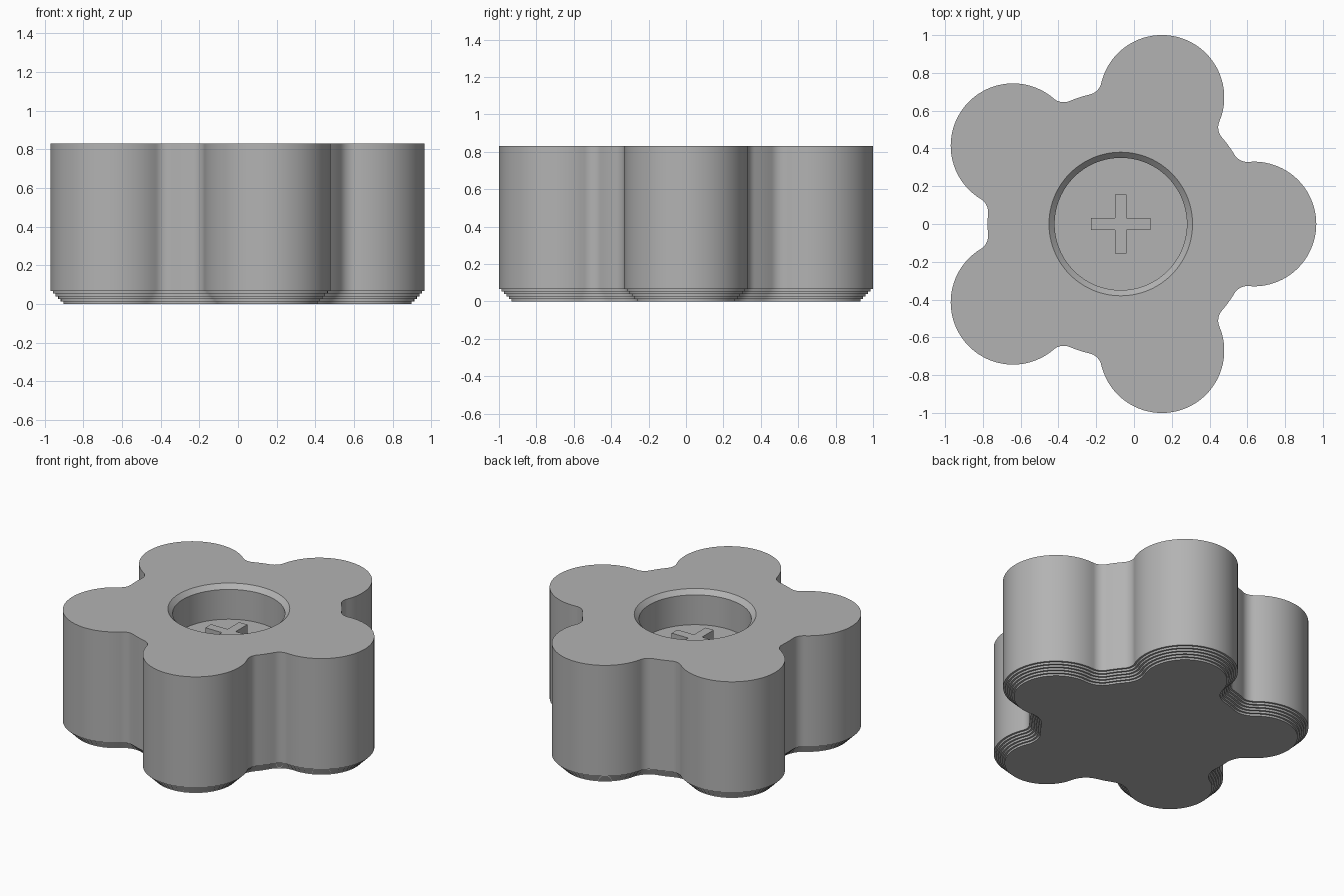
import bpy, bmesh
from math import cos, sin, pi, atan2, acos, hypot, radians

if "Cube" in bpy.data.objects:
    bpy.data.objects.remove(bpy.data.objects["Cube"])

CX = -0.07                       # axis of the knob
CORE, LOBE, FILLET = 0.705, 0.33, 0.08
HEIGHT, STEP, STEPS = 0.83, 0.0134, 5
HOLE, CHAMFER, FLOOR = 0.35, 0.03, 0.595

grey = bpy.data.materials.new("plain grey")
grey.use_nodes = True
grey.diffuse_color = (0.45, 0.45, 0.45, 1)
grey.node_tree.nodes["Principled BSDF"].inputs["Base Color"].default_value = grey.diffuse_color


def finish(name, bm):
    bmesh.ops.recalc_face_normals(bm, faces=bm.faces)
    mesh = bpy.data.meshes.new(name)
    bm.to_mesh(mesh)
    bm.free()
    mesh.materials.append(grey)
    ob = bpy.data.objects.new(name, mesh)
    ob.location.x = CX
    bpy.context.collection.objects.link(ob)
    bpy.ops.object.select_all(action='DESELECT')
    ob.select_set(True)
    bpy.context.view_layer.objects.active = ob
    bpy.ops.object.shade_smooth_by_angle(angle=radians(30))
    return ob


def arc(centre, radius, start, end, n):
    return [(centre[0] + radius * cos(start + (end - start) * i / n),
             centre[1] + radius * sin(start + (end - start) * i / n)) for i in range(n)]


def polar(radius, angle):
    return radius * cos(angle), radius * sin(angle)


def outline(inset):
    """Five round lobes blended into a round core, shrunk evenly by inset."""
    far, near = CORE + FILLET, LOBE + FILLET
    blend = acos((far ** 2 + CORE ** 2 - near ** 2) / (2 * far * CORE))
    fx, fy = polar(far, blend)
    turn = atan2(fy, fx - CORE)          # where a lobe meets its fillet
    pts = []
    for k in range(5):
        a = k * 2 * pi / 5
        b = a + 2 * pi / 5
        pts += arc(polar(CORE, a), LOBE - inset, a - turn, a + turn, 48)
        pts += arc(polar(far, a + blend), FILLET + inset, a + turn + pi, a + blend + pi, 10) \
            if turn < blend else \
            arc(polar(far, a + blend), FILLET + inset, a + turn - pi, a + blend - pi, 10)
        pts += arc((0, 0), CORE - inset, a + blend, b - blend, 5)
        pts += arc(polar(far, b - blend), FILLET + inset, b - blend + pi, b - turn + pi, 10)
    return pts


# Knob body: stepped foot, straight wall, flat top, chamfered blind hole
full = outline(0)


def circle(radius):
    return [(x * radius / hypot(x, y), y * radius / hypot(x, y)) for x, y in full]


layers = []
for i in range(STEPS):
    shape = outline((STEPS - i) * STEP)
    layers += [(shape, i * STEP), (shape, (i + 1) * STEP)]
layers += [(full, STEPS * STEP), (full, HEIGHT),
           (circle(HOLE + CHAMFER), HEIGHT),
           (circle(HOLE), HEIGHT - CHAMFER),
           (circle(HOLE), FLOOR)]

bm = bmesh.new()
rings = [[bm.verts.new((x, y, z)) for x, y in shape] for shape, z in layers]
for low, high in zip(rings, rings[1:]):
    for i in range(len(low)):
        bm.faces.new((low[i - 1], low[i], high[i], high[i - 1]))
bm.faces.new(rings[0][::-1])
bm.faces.new(rings[-1])
finish("knob_body", bm)

# Raised cross on the hole floor
ARM, HALF, CROSS_TOP = 0.157, 0.031, 0.67
bm = bmesh.new()
corners = []
for k in range(4):
    c, s = round(cos(k * pi / 2)), round(sin(k * pi / 2))
    for x, y in ((ARM, -HALF), (ARM, HALF), (HALF, HALF)):
        corners.append(bm.verts.new((x * c - y * s, x * s + y * c, FLOOR - 0.002)))
base = bm.faces.new(corners)
top = bmesh.ops.extrude_face_region(bm, geom=[base])
bmesh.ops.translate(bm, vec=(0, 0, CROSS_TOP - FLOOR + 0.002),
                    verts=[v for v in top["geom"] if isinstance(v, bmesh.types.BMVert)])
finish("raised_cross", bm)
